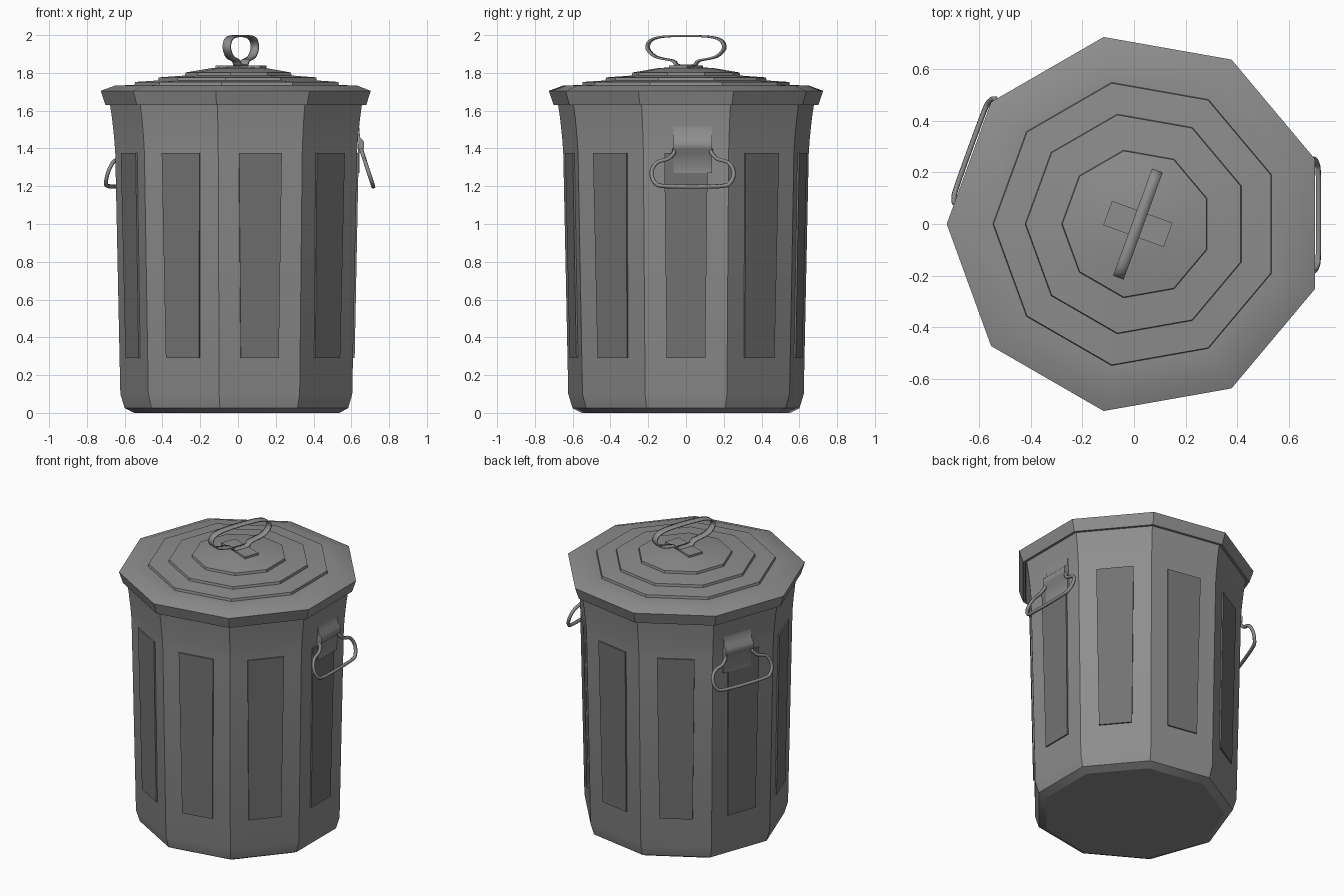
import bpy, bmesh
from math import sin, cos, radians
from mathutils import Vector, Matrix

if "Cube" in bpy.data.objects:
    bpy.data.objects.remove(bpy.data.objects["Cube"])

CX = 0.01          # the nine-sided body sits slightly off the bounding centre
SIDES = 9


def grey(name, v):
    mat = bpy.data.materials.new(name)
    mat.diffuse_color = (v, v, v, 1)
    mat.use_nodes = True
    mat.node_tree.nodes["Principled BSDF"].inputs["Base Color"].default_value = mat.diffuse_color
    return mat


METAL = grey("dark_metal", 0.27)
PANEL = grey("panel_metal", 0.17)


def make_object(name, bm, mat=METAL, smooth=None):
    bmesh.ops.recalc_face_normals(bm, faces=bm.faces)
    me = bpy.data.meshes.new(name)
    bm.to_mesh(me)
    bm.free()
    me.materials.append(mat)
    ob = bpy.data.objects.new(name, me)
    bpy.context.collection.objects.link(ob)
    if smooth:
        bpy.ops.object.select_all(action='DESELECT')
        bpy.context.view_layer.objects.active = ob
        ob.select_set(True)
        bpy.ops.object.shade_smooth_by_angle(angle=radians(smooth))
    return ob


def lathe(name, profile):
    """Revolve an (r, z) profile with nine flat sides and cap both ends."""
    bm = bmesh.new()
    rings = [[bm.verts.new((CX + r * cos(radians(20 + 40 * i)),
                            r * sin(radians(20 + 40 * i)), z))
              for i in range(SIDES)] for r, z in profile]
    for a, b in zip(rings, rings[1:]):
        for i in range(SIDES):
            j = (i + 1) % SIDES
            bm.faces.new((a[i], a[j], b[j], b[i]))
    bm.faces.new(rings[0])
    bm.faces.new(rings[-1])
    return make_object(name, bm, smooth=28)


def wall(z):
    """Distance from the axis to the middle of a body face at height z."""
    pts = BODY[2:]
    for (r0, z0), (r1, z1) in zip(pts, pts[1:]):
        if z0 <= z <= z1:
            return (r0 + (r1 - r0) * (z - z0) / (z1 - z0)) * cos(radians(20))


def face_point(angle, dist, u, z):
    """Point at distance dist along a face normal, u along the face."""
    a = radians(angle)
    return Vector((CX + dist * cos(a) - u * sin(a), dist * sin(a) + u * cos(a), z))


def smooth_path(pts, steps=3):
    """Closed Catmull-Rom path through 2D points."""
    p = [Vector(q) for q in pts]
    n, out = len(p), []
    for i in range(n):
        a, b, c, d = p[i - 1], p[i], p[(i + 1) % n], p[(i + 2) % n]
        for s in range(steps):
            t = s / steps
            out.append(0.5 * (2 * b + (c - a) * t + (2 * a - 5 * b + 4 * c - d) * t * t
                              + (3 * b - a - 3 * c + d) * t ** 3))
    return out


def mirrored(half):
    return half + [(-u, z) for u, z in reversed(half)]


# Body
BODY = [(0.56, 0.0), (0.61, 0.025), (0.633, 0.1), (0.66, 1.38),
        (0.666, 1.46), (0.677, 1.56), (0.692, 1.66)]
lathe("can_body", BODY)

# Stepped lid with overhanging rim
lathe("lid", [(0.69, 1.69), (0.695, 1.63), (0.712, 1.63), (0.737, 1.705),
              (0.66, 1.733), (0.558, 1.736), (0.555, 1.752), (0.433, 1.76),
              (0.43, 1.776), (0.291, 1.786), (0.288, 1.802), (0.15, 1.825),
              (0.05, 1.832)])

# Raised tapered side panels
for k in range(SIDES):
    bm = bmesh.new()
    ring = [[bm.verts.new(face_point(40 * k, wall(z) + d, s * w, z))
             for z, w, s in ((0.29, 0.102, -1), (0.29, 0.102, 1),
                             (1.375, 0.115, 1), (1.375, 0.115, -1))]
            for d in (-0.01, 0.009)]
    bm.faces.new(ring[0])
    bm.faces.new(ring[1])
    for i in range(4):
        j = (i + 1) % 4
        bm.faces.new((ring[0][i], ring[0][j], ring[1][j], ring[1][i]))
    make_object(f"side_panel_{k + 1}", bm, PANEL)

# Side handles: bent bracket plate and hanging wire loop
LOOP = mirrored([(0.08, 1.40), (0.10, 1.375), (0.13, 1.345), (0.19, 1.325),
                 (0.218, 1.275), (0.20, 1.22), (0.14, 1.2)])
BRACKET = [(0.0, 1.515), (0.010, 1.46), (0.034, 1.435), (0.036, 1.395), (0.014, 1.375),
           (0.014, 1.27), (0.0, 1.27)]
for side, angle, mid in (("right", 0, 0.035), ("left", 160, -0.05)):
    bm = bmesh.new()
    ends = [[bm.verts.new(face_point(angle, wall(z) + d, mid + s * 0.102, z))
             for d, z in BRACKET] for s in (-1, 1)]
    for i in range(len(BRACKET)):
        j = (i + 1) % len(BRACKET)
        bm.faces.new((ends[0][i], ends[0][j], ends[1][j], ends[1][i]))
    for e in ends:
        bm.faces.new(e)
    make_object(f"{side}_handle_bracket", bm, smooth=60)

    cu = bpy.data.curves.new(f"{side}_handle_loop", 'CURVE')
    cu.dimensions = '3D'
    cu.bevel_depth = 0.011
    cu.bevel_resolution = 1
    cu.materials.append(METAL)
    path = smooth_path(LOOP)
    sp = cu.splines.new('POLY')
    sp.points.add(len(path) - 1)
    sp.use_cyclic_u = True
    for pt, (u, z) in zip(sp.points, path):
        pt.co = (*face_point(angle, 0.64 + (1.40 - z) * 0.33, mid + u, z), 1)
    bpy.context.collection.objects.link(bpy.data.objects.new(cu.name, cu))

# Lid base plate
turn = Matrix.Translation((CX + 0.005, 0, 0)) @ Matrix.Rotation(radians(-20), 4, 'Z')
bm = bmesh.new()
bmesh.ops.create_cube(bm, size=1, matrix=turn @ Matrix.Translation((0, 0, 1.828))
                      @ Matrix.Diagonal((0.25, 0.1, 0.024, 1)))
make_object("lid_handle_base", bm)

# Lid grip strap
GRIP = mirrored([(0.03, 1.84), (0.055, 1.845), (0.075, 1.865), (0.17, 1.885),
                 (0.216, 1.93), (0.198, 1.972), (0.14, 1.99), (0.05, 1.995)])
bm = bmesh.new()
rows = [[bm.verts.new(turn @ Vector((s * 0.022, u, z))) for s in (-1, 1)]
        for u, z in smooth_path(GRIP)]
for a, b in zip(rows, rows[1:] + rows[:1]):
    bm.faces.new((a[0], a[1], b[1], b[0]))
grip = make_object("lid_grip", bm, smooth=40)
mod = grip.modifiers.new("thickness", 'SOLIDIFY')
mod.thickness = 0.01
mod.offset = 0
